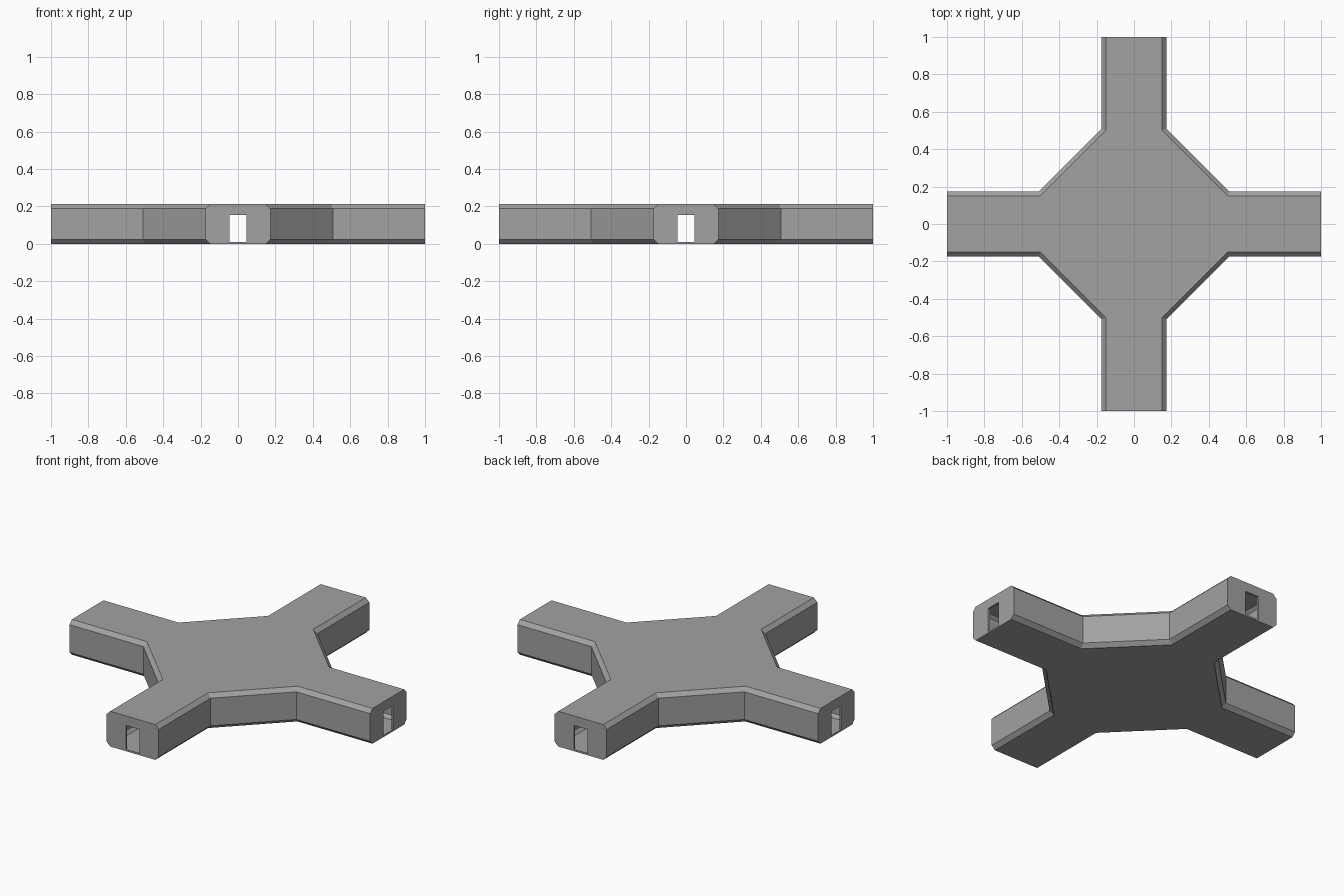
import bpy, bmesh, math
from mathutils import Matrix

if "Cube" in bpy.data.objects:
    bpy.data.objects.remove(bpy.data.objects["Cube"])


def material(name, rgb):
    m = bpy.data.materials.new(name)
    m.diffuse_color = (*rgb, 1)
    m.use_nodes = True
    m.node_tree.nodes["Principled BSDF"].inputs["Base Color"].default_value = m.diffuse_color
    return m


grey = material("grey", (0.36, 0.36, 0.36))
red = material("red", (0.55, 0.03, 0.06))


def finish(name, bm, mat):
    bmesh.ops.recalc_face_normals(bm, faces=bm.faces)
    mesh = bpy.data.meshes.new(name)
    bm.to_mesh(mesh)
    bm.free()
    mesh.materials.append(mat)
    obj = bpy.data.objects.new(name, mesh)
    bpy.context.collection.objects.link(obj)
    return obj


def cross_outline(half, shoulder, end):
    """Four arms joined by diagonal shoulders, one quarter turned four times."""
    quarter = [(end, -half), (end, half), (shoulder, half)]
    quarter.append((half, shoulder))
    pts = []
    for c, s in ((1, 0), (0, 1), (-1, 0), (0, -1)):
        pts += [(c * x - s * y, s * x + c * y) for x, y in quarter]
    return pts


def cross_solid(name, levels, end):
    """Stack cross outlines (z, arm half width, shoulder) into a solid."""
    bm = bmesh.new()
    rings = [[bm.verts.new((x, y, z)) for x, y in cross_outline(h, s, end)]
             for z, h, s in levels]
    n = len(rings[0])
    for a, b in zip(rings, rings[1:]):
        for i in range(n):
            j = (i + 1) % n
            bm.faces.new((a[i], a[j], b[j], b[i]))
    bm.faces.new(rings[0][::-1])
    bm.faces.new(rings[-1])
    return finish(name, bm, grey)


def box(name, size, center, mat, turn=0):
    bm = bmesh.new()
    bmesh.ops.create_cube(bm, size=1, matrix=Matrix.Rotation(turn, 4, 'Z')
                          @ Matrix.Translation(center)
                          @ Matrix.Diagonal((*size, 1)))
    return finish(name, bm, mat)


# Chamfered junction body
body = cross_solid("junction_body", [
    (0.0, 0.15, 0.50), (0.023, 0.173, 0.509),
    (0.189, 0.173, 0.509), (0.212, 0.15, 0.50)], 1.0)

# Hollow inside and the openings at the arm ends
cutters = [
    cross_solid("hollow_cutter", [
        (0.01, 0.144, 0.495), (0.028, 0.161, 0.503),
        (0.184, 0.161, 0.503), (0.200, 0.144, 0.495)], 0.988),
    box("opening_cutter_x", (2.2, 0.09, 0.1445), (0, 0, 0.08275), grey),
    box("opening_cutter_y", (0.09, 2.2, 0.1445), (0, 0, 0.08275), grey),
]
for c in cutters:
    c.hide_render = True
    mod = body.modifiers.new(c.name, 'BOOLEAN')
    mod.operation = 'DIFFERENCE'
    mod.solver = 'EXACT'
    mod.object = c

# Fine red lines under the diagonal shoulders
for i in range(4):
    box(f"red_line_{i + 1}", (0.003, 0.48, 0.001),
        (0.65 / math.sqrt(2) - 0.002, 0, 0.0003), red,
        math.radians(45 + 90 * i))
